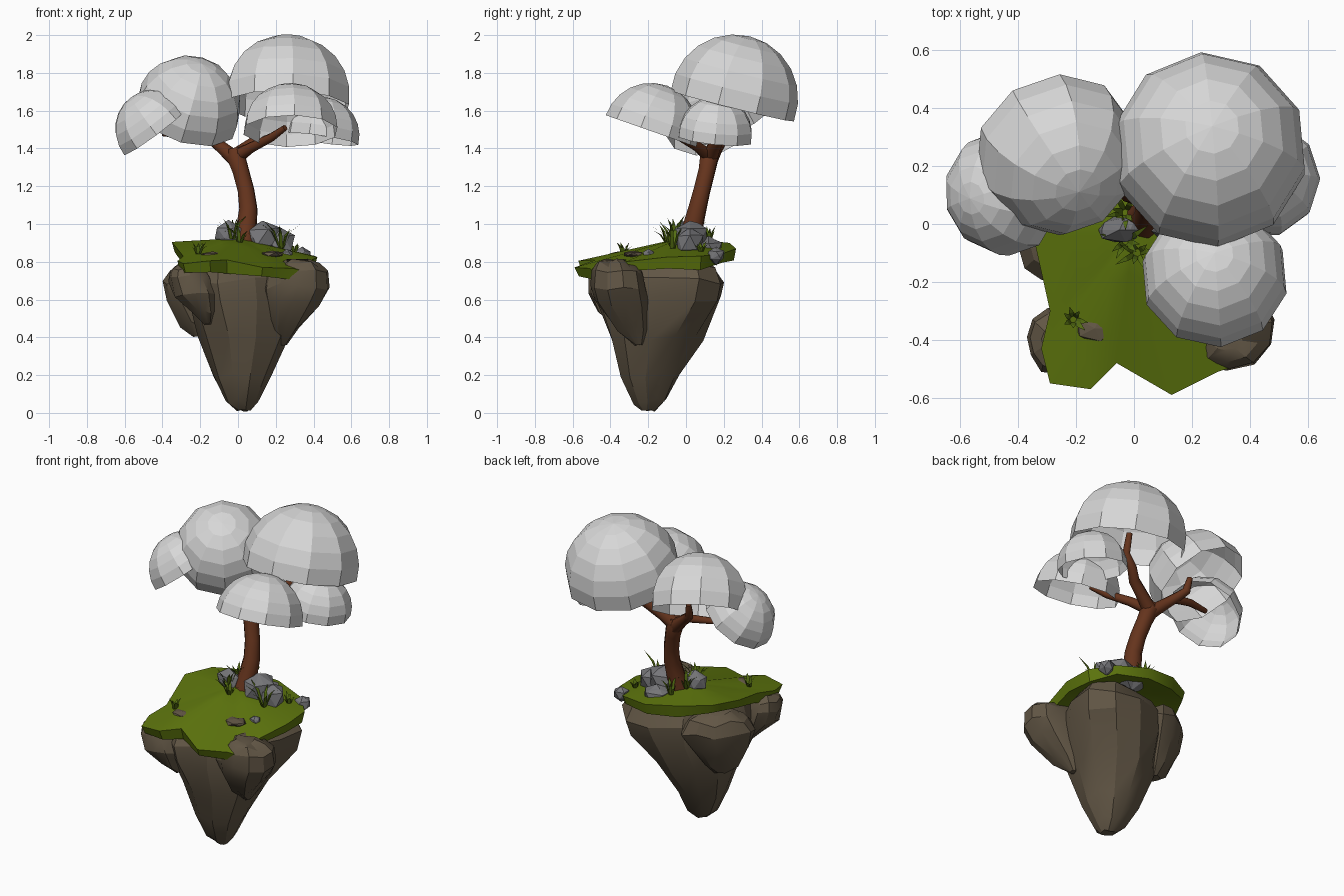
import bpy, bmesh, math, random
from mathutils import Vector

if "Cube" in bpy.data.objects:
    bpy.data.objects.remove(bpy.data.objects["Cube"])

random.seed(4)

def mat(name, r, g, b):
    m = bpy.data.materials.new(name)
    m.diffuse_color = (r, g, b, 1)
    m.use_nodes = True
    m.node_tree.nodes["Principled BSDF"].inputs["Base Color"].default_value = m.diffuse_color
    return m

EARTH = mat("brown_rock", 0.122, 0.094, 0.06)
GRASS = mat("grass_green", 0.11, 0.178, 0.004)
BLADE = mat("blade_green", 0.09, 0.155, 0.006)
STONE = mat("grey_stone", 0.18, 0.18, 0.19)
BARK = mat("red_brown_bark", 0.13, 0.034, 0.012)
LEAF = mat("pale_foliage", 0.68, 0.68, 0.68)

def finish(bm, name, m, angle=None, normals=True):
    if normals:
        bmesh.ops.recalc_face_normals(bm, faces=bm.faces)
    me = bpy.data.meshes.new(name)
    bm.to_mesh(me)
    bm.free()
    me.materials.append(m)
    ob = bpy.data.objects.new(name, me)
    bpy.context.collection.objects.link(ob)
    if angle:
        bpy.ops.object.select_all(action='DESELECT')
        ob.select_set(True)
        bpy.context.view_layer.objects.active = ob
        bpy.ops.object.shade_smooth_by_angle(angle=math.radians(angle))
    return ob

def bridge(bm, a, b):
    n = len(a)
    for i in range(n):
        bm.faces.new((a[i], a[(i + 1) % n], b[(i + 1) % n], b[i]))

# Tapered rocks lofted from rings (cx, cy, z, r1, r2), with r1 along the turned axis
def rock(name, rings, turn=0, n=11, jitter=0.04):
    bm = bmesh.new()
    loops = []
    ct, st = math.cos(math.radians(turn)), math.sin(math.radians(turn))
    bumps = [random.uniform(-jitter, jitter) for _ in range(n)]
    for cx, cy, z, rx, ry in rings:
        loop = []
        for i in range(n):
            a = math.tau * i / n + 0.2
            k = 1 + bumps[i] + random.uniform(-jitter, jitter) * 0.7
            u, v = rx * k * math.cos(a), ry * k * math.sin(a)
            loop.append(bm.verts.new((cx + u * ct - v * st, cy + u * st + v * ct,
                                      z + random.uniform(-1, 1) * 0.2 * min(rx, 0.1))))
        if loops:
            bridge(bm, loops[-1], loop)
        loops.append(loop)
    bm.faces.new(loops[0])
    bm.faces.new(loops[-1])
    finish(bm, name, EARTH, 25)

rock("main_rock", [(.03, -.2, .012, .035, .04), (.02, -.19, .06, .09, .09), (.015, -.185, .2, .155, .165),
                   (.03, -.155, .4, .25, .245), (.055, -.13, .6, .38, .285), (.06, -.125, .7, .4, .275),
                   (.05, -.125, .77, .36, .23), (.04, -.12, .815, .24, .15)], 45)
rock("front_right_rock", [(.24, -.25, .36, .02, .02), (.25, -.29, .45, .08, .09), (.29, -.34, .58, .15, .15),
                          (.31, -.36, .67, .18, .155), (.315, -.365, .74, .165, .14), (.315, -.37, .785, .12, .11),
                          (.315, -.38, .805, .06, .06)])
rock("front_left_rock", [(-.16, -.36, .47, .02, .03), (-.18, -.38, .53, .06, .09), (-.23, -.4, .62, .12, .12),
                         (-.26, -.4, .71, .115, .12), (-.27, -.4, .76, .09, .1), (-.27, -.4, .79, .05, .05)])
rock("back_left_rock", [(-.2, -.07, .4, .04, .04), (-.21, -.06, .47, .1, .08), (-.22, -.03, .6, .18, .115),
                        (-.22, -.01, .7, .215, .125), (-.22, -.01, .77, .17, .1), (-.21, -.01, .81, .08, .05)], 45)

# Sloping turf slab with a ragged edge
edge = [(-.35, -.03, .905), (-.29, -.3, .83), (-.32, -.43, .805), (-.29, -.55, .79), (-.15, -.57, .805),
        (-.06, -.48, .81), (.13, -.59, .77), (.29, -.51, .765), (.38, -.48, .745), (.37, -.32, .80),
        (.42, -.1, .825), (.41, .08, .83), (.3, .2, .845), (.1, .265, .87), (-.1, .23, .9), (-.27, .13, .91)]
hub = Vector((0, -.03, .925))
bm = bmesh.new()
edge = [Vector(p) for p in edge]
top, low = [], []
for t in (.3, .65, 1):
    top.append([bm.verts.new(hub.lerp(p, t)) for p in edge])
    low.append([bm.verts.new(hub.lerp(p, t * .96) - Vector((0, 0, .065 + .012 * (i % 3 - 1) * t)))
                for i, p in enumerate(edge)])
for rings, drop in ((top, 0), (low, .07)):
    c = bm.verts.new(hub - Vector((0, 0, drop)))
    for i in range(len(edge)):
        bm.faces.new((c, rings[0][i], rings[0][(i + 1) % len(edge)]))
    bridge(bm, rings[0], rings[1])
    bridge(bm, rings[1], rings[2])
bridge(bm, top[2], low[2])
finish(bm, "grass_turf", GRASS, 40)

# Loose boulders and pebbles
def boulder(name, c, s, m=STONE):
    bm = bmesh.new()
    bmesh.ops.create_icosphere(bm, subdivisions=1, radius=1.08)
    bmesh.ops.subdivide_edges(bm, edges=random.sample(list(bm.edges), 8), cuts=1)
    bmesh.ops.triangulate(bm, faces=bm.faces)
    for v in bm.verts:
        k = random.uniform(.88, 1.12)
        v.co = Vector([c[i] + v.co[i] * k * s[i] for i in range(3)])
    finish(bm, name, m)

boulder("large_boulder", (.13, .02, .93), (.1, .09, .09))
boulder("left_boulder", (-.05, -.02, .95), (.075, .05, .06))
boulder("right_boulder", (.22, .02, .9), (.075, .07, .075))
boulder("back_boulder", (.12, .12, .86), (.09, .07, .08))
boulder("edge_boulder", (.34, .16, .835), (.05, .045, .045))
boulder("grey_pebble", (.26, -.2, .84), (.03, .03, .025))
boulder("front_pebble", (-.135, -.36, .835), (.065, .045, .018), EARTH)
boulder("middle_pebble", (.18, -.28, .84), (.06, .05, .018), EARTH)

# Tufts of bent tapering blades
def tuft(name, c, height, count=7):
    bm = bmesh.new()
    for i in range(count):
        a = math.tau * i / count + random.uniform(-.3, .3)
        out = Vector((math.cos(a), math.sin(a), 0))
        side = Vector((-out.y, out.x, 0)) * .009
        h = height * random.uniform(.6, 1.1)
        r = height * random.uniform(.25, .8)
        base = Vector(c) + out * .01
        mid = base + out * r * .4 + Vector((0, 0, h * .65))
        v = [bm.verts.new(p) for p in (base - side, base + side, mid + side, mid - side,
                                       base + out * r + Vector((0, 0, h)))]
        bm.faces.new(v[:4])
        bm.faces.new((v[3], v[2], v[4]))
    finish(bm, name, BLADE, normals=False)

for i, (c, h) in enumerate([((-.03, -.06, .92), .12), ((.01, -.1, .9), .1), ((.23, -.07, .87), .15),
                            ((-.21, -.33, .84), .06), ((.02, .12, .9), .1), ((.3, .08, .855), .05),
                            ((-.03, .04, .92), .1)]):
    tuft(f"grass_tuft_{i + 1}", c, h)

# Trunk and branches as tapered tubes (x, y, z, radius)
def limb(name, pts):
    cu = bpy.data.curves.new(name, 'CURVE')
    cu.dimensions = '3D'
    cu.bevel_depth = 1
    cu.bevel_resolution = 2
    cu.use_fill_caps = True
    sp = cu.splines.new('POLY')
    sp.points.add(len(pts) - 1)
    for p, q in zip(sp.points, pts):
        p.co = (*q[:3], 1)
        p.radius = q[3]
    ob = bpy.data.objects.new(name, cu)
    bpy.context.collection.objects.link(ob)
    cu.materials.append(BARK)
    bpy.ops.object.select_all(action='DESELECT')
    ob.select_set(True)
    bpy.context.view_layer.objects.active = ob
    bpy.ops.object.convert(target='MESH')
    bpy.ops.object.shade_smooth_by_angle(angle=math.radians(50))

limb("trunk", [(.03, .01, .88, .07), (.045, .035, .98, .056), (.055, .06, 1.08, .05), (.042, .085, 1.18, .046),
               (.015, .11, 1.28, .046), (-.012, .125, 1.36, .052), (-.02, .13, 1.4, .036)])
limb("right_branch", [(-.02, .125, 1.35, .045), (.06, .15, 1.41, .037), (.15, .18, 1.47, .033),
                      (.2, .22, 1.52, .029), (.26, .24, 1.58, .024), (.26, .27, 1.7, .018)])
limb("front_branch", [(-.01, .125, 1.36, .036), (.08, .06, 1.41, .028), (.18, -.03, 1.46, .023),
                      (.25, -.09, 1.51, .016)])
limb("left_branch", [(-.01, .125, 1.34, .045), (-.08, .16, 1.4, .035), (-.15, .2, 1.46, .029),
                     (-.19, .24, 1.5, .025), (-.2, .26, 1.58, .016)])
limb("far_left_branch", [(-.14, .19, 1.45, .026), (-.26, .19, 1.47, .022), (-.4, .16, 1.48, .015)])

# Foliage: open tilted domes, ten sided
def dome(name, c, r, axis, spread, spin=0, n=10, rings=6):
    bm = bmesh.new()
    q = Vector((0, 0, 1)).rotation_difference(Vector(axis).normalized())
    def at(th, a):
        d = Vector((math.sin(th) * math.cos(a), math.sin(th) * math.sin(a), math.cos(th)))
        return bm.verts.new(Vector(c) + q @ d * r)
    pole = at(0, 0)
    prev = None
    for j in range(1, rings + 1):
        th = math.radians(spread) * j / rings
        loop = [at(th, math.tau * i / n + spin) for i in range(n)]
        if prev:
            bridge(bm, loop, prev)
        else:
            for i in range(n):
                bm.faces.new((pole, loop[i], loop[(i + 1) % n]))
        prev = loop
    finish(bm, name, LEAF, normals=False)

dome("foliage_top_right", (.26, .255, 1.664), .34, (0.03, .25, 1), 97, .4)
dome("foliage_left", (-.265, .245, 1.608), .285, (.25, -.45, .8), 101, .3)
dome("foliage_front", (.278, -.185, 1.492), .255, (0, .33, .94), 90, .4)
dome("foliage_right", (.44, .155, 1.47), .203, (.15, .1, 1), 96)
dome("foliage_far_left", (-.435, .11, 1.495), .22, (-.6, -.1, .8), 90, .3)
